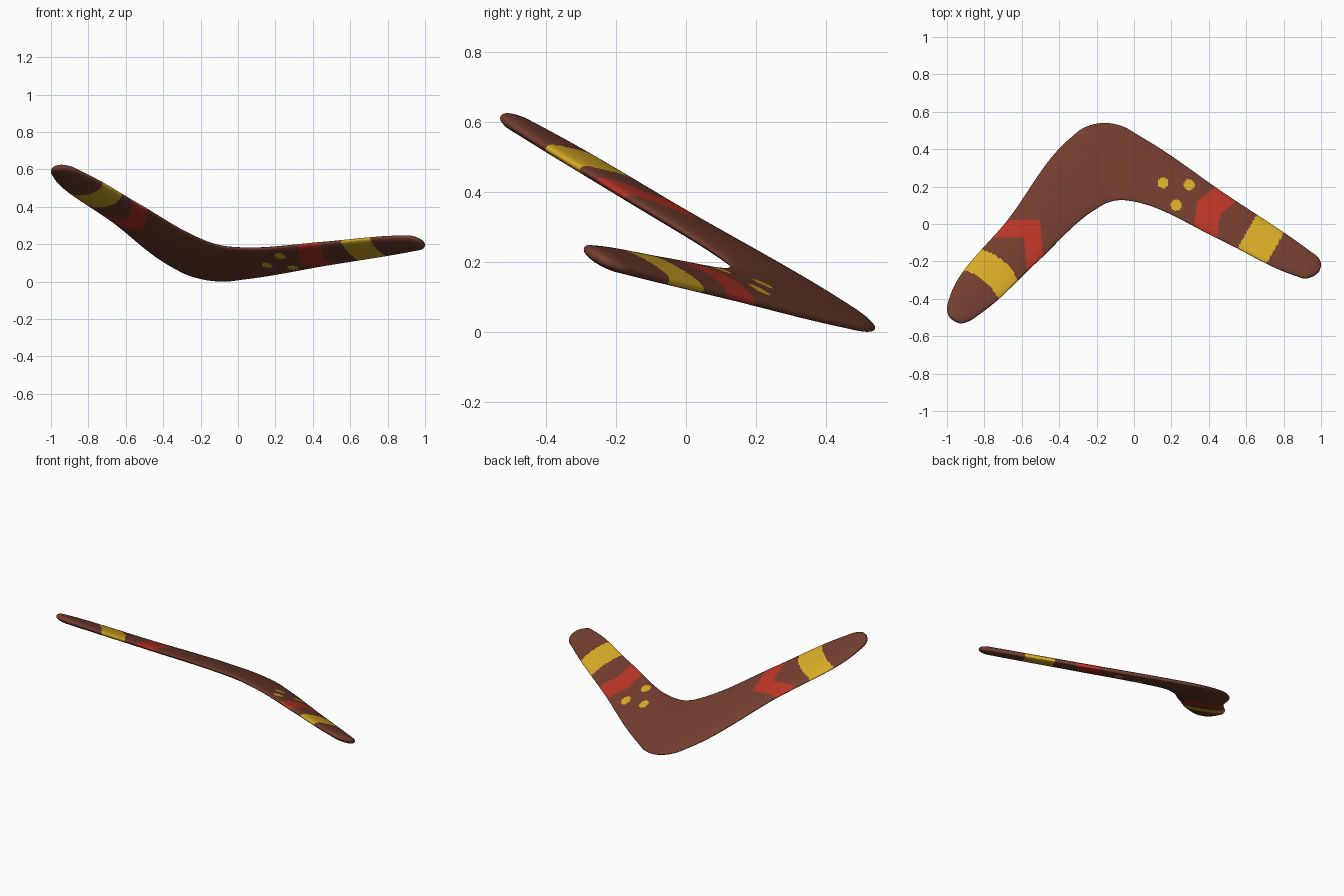
import bpy, bmesh, math
from mathutils import Vector

if "Cube" in bpy.data.objects:
    bpy.data.objects.remove(bpy.data.objects["Cube"])

# Paired outline points seen from above: (outer x, outer y, inner x, inner y), left tip to right tip
PAIRS = [
    (-.968, -.515, -.968, -.515), (-.993, -.485, -.925, -.530), (-1.0, -.45, -.88, -.518),
    (-.985, -.39, -.83, -.485), (-.665, .035, -.52, -.205), (-.345, .455, -.211, .075),
    (-.27, .513, -.147, .112), (-.168, .54, -.078, .128), (-.067, .524, -.013, .123),
    (.03, .47, .056, .107), (.484, .163, .463, -.085), (.938, -.144, .87, -.278),
    (.985, -.18, .915, -.291), (1.0, -.22, .96, -.278), (.99, -.255, .99, -.255)]
HALF_THICK = 0.023
RING = 112
NORMAL = Vector((.144, .463, 1)).normalized()


def plane_z(x, y):
    return .233 - .144 * x - .463 * y


def stations():
    """Smooth curve through the outline pairs, spaced by length."""
    P = [Vector(p) for p in PAIRS]
    n = len(P)
    h = [(P[i + 1] - P[i]).length for i in range(n - 1)]
    d = [(P[i + 1] - P[i]) / h[i] for i in range(n - 1)]
    m = [d[0]] + [(d[i - 1] * h[i] + d[i] * h[i - 1]) / (h[i] + h[i - 1])
                  for i in range(1, n - 1)] + [d[-1]]
    out = []
    for i in range(n - 1):
        k = max(6, int(h[i] / .011))
        for j in range(k):
            u = j / k
            out.append(P[i] * (2*u**3 - 3*u*u + 1) + m[i] * h[i] * (u**3 - 2*u*u + u)
                       + P[i + 1] * (3*u*u - 2*u**3) + m[i + 1] * h[i] * (u**3 - u*u))
    out.append(P[-1])
    return out


def arm_coords(x, y, d, p, p0):
    """Distance along an arm and offset from its axis."""
    return x * d[0] + y * d[1], x * p[0] + y * p[1] - p0


DOTS = [(.155, .22), (.225, .10), (.295, .21)]


def paint(x, y):
    """Material index for a place on the blade: 0 wood, 1 red, 2 yellow."""
    if x < -.3:
        s, c = arm_coords(x, y, (-.676, -.737), (.737, -.676), -.37)
        if .325 < s - .9 * abs(c + .015) < .45:
            return 1
        if .618 < s - 1.8 * c * c < .765:
            return 2
    elif x > .1:
        s, c = arm_coords(x, y, (.869, -.495), (-.495, -.869), -.273)
        if .235 < s - .4 * abs(c) < .375:
            return 1
        if .545 < s < .72:
            return 2
        if any(math.hypot(x - a, y - b) < .029 for a, b in DOTS):
            return 2
    return 0


# Blade: lens-shaped rings lofted along the outline, lying in a tilted plane
bm = bmesh.new()
rings = []
for q in stations():
    o, i = Vector((q[0], q[1])), Vector((q[2], q[3]))
    mid, half = (o + i) / 2, (o - i) / 2
    hh = HALF_THICK * min(1, (o - i).length / .14) ** .7
    ring = []
    for j in range(RING):
        a = 2 * math.pi * j / RING
        b = mid + half * math.cos(a)
        lift = math.copysign(abs(math.sin(a)) ** .85, math.sin(a)) * hh
        ring.append(bm.verts.new(Vector((b.x, b.y, plane_z(b.x, b.y))) + NORMAL * lift))
    rings.append(ring)
for r0, r1 in zip(rings, rings[1:]):
    for j in range(RING):
        k = (j + 1) % RING
        bm.faces.new((r0[j], r0[k], r1[k], r1[j]))
bmesh.ops.remove_doubles(bm, verts=bm.verts, dist=1e-5)
bmesh.ops.recalc_face_normals(bm, faces=bm.faces)
low = min(v.co.z for v in bm.verts)
for v in bm.verts:
    v.co.z -= low

# Painted bands, chevrons and dots, the same on both sides
for f in bm.faces:
    c = f.calc_center_median()
    f.material_index = paint(c.x, c.y)
    f.smooth = True

mesh = bpy.data.meshes.new("boomerang_blade")
bm.to_mesh(mesh)
bm.free()
for name, col in (("brown wood", (.172, .048, .028)), ("red paint", (.49, .036, .019)),
                  ("yellow paint", (.69, .41, .02))):
    mat = bpy.data.materials.new(name)
    mat.diffuse_color = (*col, 1)
    mat.use_nodes = True
    mat.node_tree.nodes["Principled BSDF"].inputs["Base Color"].default_value = mat.diffuse_color
    mesh.materials.append(mat)
obj = bpy.data.objects.new("boomerang_blade", mesh)
bpy.context.collection.objects.link(obj)
